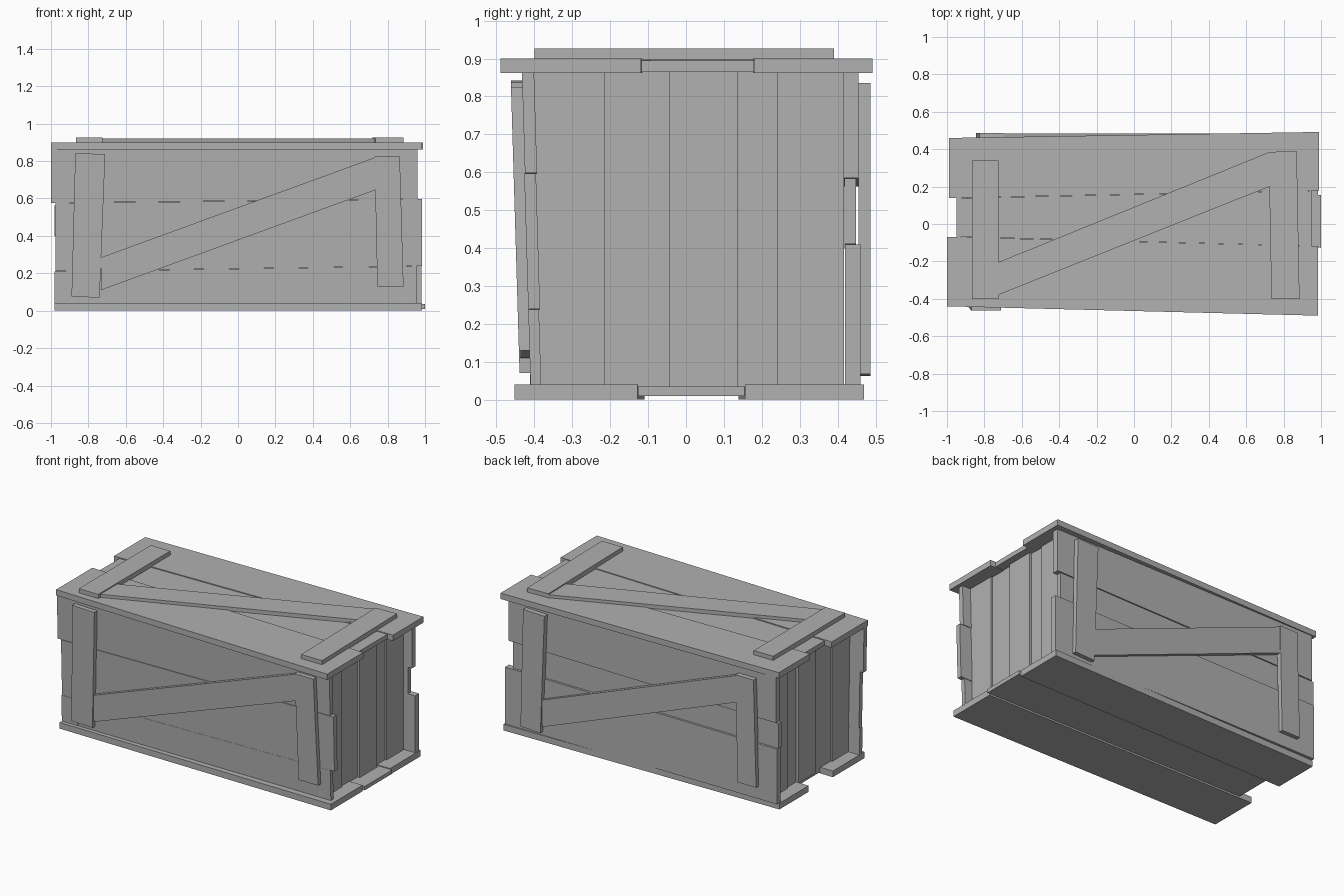
import bpy, bmesh

if "Cube" in bpy.data.objects:
    bpy.data.objects.remove(bpy.data.objects["Cube"])

wood = bpy.data.materials.new("dark_grey_wood")
wood.diffuse_color = (.44, .44, .44, 1)
wood.use_nodes = True
wood.node_tree.nodes["Principled BSDF"].inputs["Base Color"].default_value = wood.diffuse_color


def slab(name, corners, near, far, place):
    """Thin board: a flat outline (u, v) thickened from near to far, mapped by place(u, v, d)."""
    bm = bmesh.new()
    a = [bm.verts.new(place(u, v, near)) for u, v in corners]
    b = [bm.verts.new(place(u, v, far)) for u, v in corners]
    n = len(corners)
    bm.faces.new(a)
    bm.faces.new(b)
    for i in range(n):
        bm.faces.new((a[i], a[(i + 1) % n], b[(i + 1) % n], b[i]))
    bmesh.ops.recalc_face_normals(bm, faces=bm.faces)
    mesh = bpy.data.meshes.new(name)
    bm.to_mesh(mesh)
    bm.free()
    mesh.materials.append(wood)
    obj = bpy.data.objects.new(name, mesh)
    bpy.context.collection.objects.link(obj)


def flat(u, v, d):        # lid and floor boards
    return (u, v, d)


def front(u, v, d):       # front wall leans slightly outward
    return (u, -d - 0.03 * v, v)


def back(u, v, d):        # upright back wall
    return (u, d, v)


def back_turned(u, v, d):  # front brace layout turned half round, a little narrower
    return (-u * .955, d, v - .007)


def end(u, v, d):         # end walls
    return (d, u, v)


def board(x0, x1, lo0, lo1, hi0, hi1):
    """Lengthwise board with tapering edges: left and right values of each edge."""
    return [(x0, lo0), (x1, lo1), (x1, hi1), (x0, hi0)]


# Lid boards
slab("lid_board_front", board(-1.0, .985, -.44, -.49, -.069, -.119), .862, .90, flat)
slab("lid_board_middle", board(-.95, .95, -.068, -.118, .138, .178), .865, .895, flat)
slab("lid_board_back", board(-.99, .99, .139, .179, .46, .492), .862, .90, flat)

# Floor boards
slab("floor_board_front", board(-.98, .985, -.435, -.453, -.109, -.128), 0, .04, flat)
slab("floor_board_middle", board(-.89, 1.0, -.108, -.127, .138, .155), .01, .035, flat)
slab("floor_board_back", board(-.98, .985, .139, .156, .44, .47), 0, .04, flat)

# Front wall boards
slab("front_board_top", board(-1.0, .96, .576, .598, .862, .862), .375, .407, front)
slab("front_board_middle", board(-.975, .985, .211, .239, .575, .597), .378, .409, front)
slab("front_board_bottom", board(-.98, .955, .04, .04, .21, .238), .381, .409, front)

# Back wall boards
slab("back_board_top", board(-.965, .96, .563, .585, .862, .862), .415, .455, back)
slab("back_board_middle", board(-.98, .93, .399, .411, .562, .584), .418, .448, back)
slab("back_board_bottom", board(-.975, .98, .04, .04, .398, .41), .42, .46, back)

# Upright boards of both end walls, slightly staggered
edges = [-.412, -.215, -.045, .138, .24, .418]
stagger = [.90, .89, .905, .89, .90]
for side, label in ((1, "right"), (-1, "left")):
    for i, x in enumerate(stagger):
        slab(f"{label}_end_board_{i + 1}",
             board(edges[i] + .0005, edges[i + 1] - .0005, .035, .035, .866, .866),
             side * (x - .035), side * x, end)

# Z-shaped braces on front and back
brace = {
    "left_batten": [(-.89, .075), (-.74, .07), (-.71, .837), (-.87, .842)],
    "right_batten": [(.745, .13), (.885, .13), (.865, .825), (.73, .825)],
    "diagonal": [(-.732, .11), (.734, .645), (.734, .82), (-.732, .285)],
}
for part, pts in brace.items():
    thin = .004 if part == "diagonal" else 0
    slab("front_" + part, pts, .407, .437 - thin, front)
    slab("back_" + part, pts, .455, .487 - thin, back_turned)

# Z-shaped brace on the lid
slab("lid_left_batten", [(-.865, -.40), (-.725, -.40), (-.725, .34), (-.865, .34)], .896, .927, flat)
slab("lid_right_batten", [(.735, -.40), (.885, -.40), (.87, .39), (.72, .385)], .896, .927, flat)
slab("lid_diagonal", [(-.727, -.38), (.724, .20), (.724, .385), (-.727, -.205)], .892, .92, flat)
